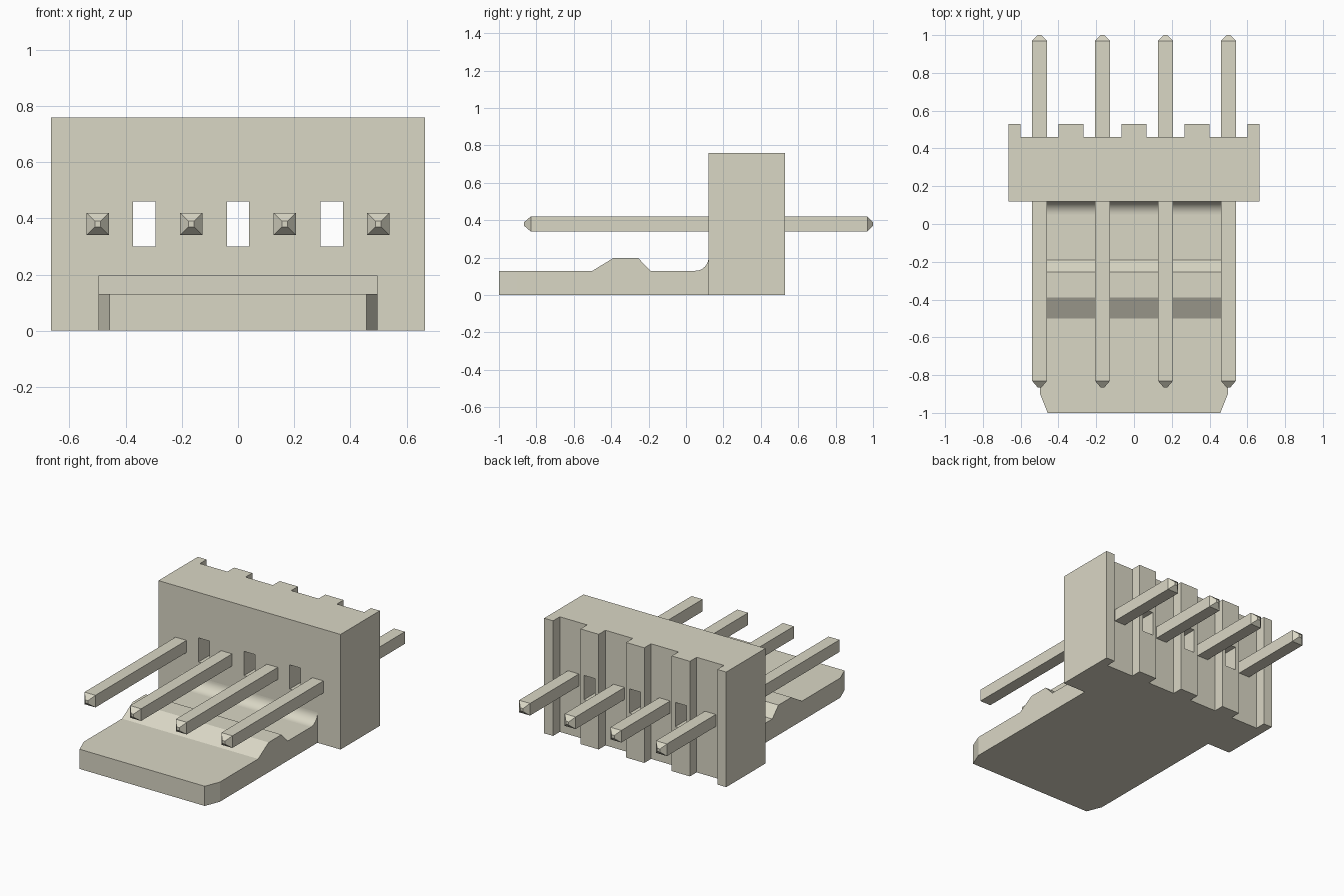
import bpy, bmesh, math
from mathutils import Vector

cube = bpy.data.objects.get("Cube")
if cube:
    bpy.data.objects.remove(cube, do_unlink=True)

ivory = bpy.data.materials.new("ivory plastic")
ivory.use_nodes = True
COLOUR = (0.70, 0.68, 0.56, 1)
ivory.diffuse_color = COLOUR
ivory.node_tree.nodes["Principled BSDF"].inputs["Base Color"].default_value = COLOUR


def make_object(name, bm):
    bmesh.ops.recalc_face_normals(bm, faces=bm.faces)
    mesh = bpy.data.meshes.new(name)
    bm.to_mesh(mesh)
    bm.free()
    mesh.materials.append(ivory)
    obj = bpy.data.objects.new(name, mesh)
    bpy.context.collection.objects.link(obj)
    return obj


def extrude_profile(points, direction):
    bm = bmesh.new()
    face = bm.faces.new([bm.verts.new(p) for p in points])
    result = bmesh.ops.extrude_face_region(bm, geom=[face], use_keep_orig=True)
    moved = [g for g in result["geom"] if isinstance(g, bmesh.types.BMVert)]
    bmesh.ops.translate(bm, verts=moved, vec=Vector(direction))
    return bm


PITCH = 1 / 3
PIN_X = [(i - 1.5) * PITCH for i in range(4)]
WINDOW_X = [(i - 1) * PITCH for i in range(3)]
HALF_W, FRONT, BACK, HEIGHT = 0.665, 0.12, 0.53, 0.76
PIN_Z = 0.38

# Upright housing with a full-height groove behind each pin
outline = [(-HALF_W, FRONT, 0), (HALF_W, FRONT, 0), (HALF_W, BACK, 0)]
for x in reversed(PIN_X):
    for dx, y in ((0.1, BACK), (0.1, 0.46), (-0.1, 0.46), (-0.1, BACK)):
        outline.append((x + dx, y, 0))
outline.append((-HALF_W, BACK, 0))
housing = make_object("housing", extrude_profile(outline, (0, 0, HEIGHT)))

# Windows through the housing between the pins
bm = bmesh.new()
for x in WINDOW_X:
    box = bmesh.ops.create_cube(bm, size=1)["verts"]
    bmesh.ops.scale(bm, verts=box, vec=(0.08, 1, 0.16))
    bmesh.ops.translate(bm, verts=box, vec=(x, 0.3, PIN_Z))
cutter = make_object("window_cutter", bm)
cutter.hide_render = True
cut = housing.modifiers.new("windows", "BOOLEAN")
cut.operation, cut.solver, cut.object = "DIFFERENCE", "EXACT", cutter
bpy.context.view_layer.objects.active = housing
bpy.ops.object.modifier_apply(modifier=cut.name)
bpy.data.objects.remove(cutter, do_unlink=True)

# Friction-lock tongue: ridge across the middle, fillet into the housing
HALF_T, THICK, RADIUS = 0.497, 0.13, 0.07
side = [(-1, 0), (-1, THICK), (-0.5, THICK), (-0.39, 0.197), (-0.255, 0.197), (-0.19, THICK)]
for i in range(13):
    a = math.pi / 2 * i / 12
    side.append((FRONT - RADIUS + RADIUS * math.sin(a), THICK + RADIUS * (1 - math.cos(a))))
side.append((FRONT, 0))
bm = extrude_profile([(-HALF_T, y, z) for y, z in side], (2 * HALF_T, 0, 0))
bmesh.ops.bisect_plane(bm, geom=bm.verts[:] + bm.edges[:] + bm.faces[:],
                       plane_co=(0, -0.9, 0), plane_no=(0, 1, 0))
for v in bm.verts:
    if v.co.y < -0.99:
        v.co.x *= 0.92
bm.normal_update()
for f in bm.faces:
    f.smooth = f.calc_center_median().y > 0.04 and 0.01 < abs(f.normal.z) < 0.999
make_object("locking_tongue", bm)

# Square pins with tapered tips
for number, x in enumerate(PIN_X, 1):
    bm = bmesh.new()
    rings = []
    for y, r in ((-0.865, 0.01), (-0.83, 0.04), (0.97, 0.04), (1.0, 0.01)):
        corners = ((-r, -r), (r, -r), (r, r), (-r, r))
        rings.append([bm.verts.new((x + dx, y, PIN_Z + dz)) for dx, dz in corners])
    for a, b in zip(rings, rings[1:]):
        for i in range(4):
            j = (i + 1) % 4
            bm.faces.new((a[i], a[j], b[j], b[i]))
    bm.faces.new(rings[0])
    bm.faces.new(rings[-1])
    make_object(f"pin_{number}", bm)
